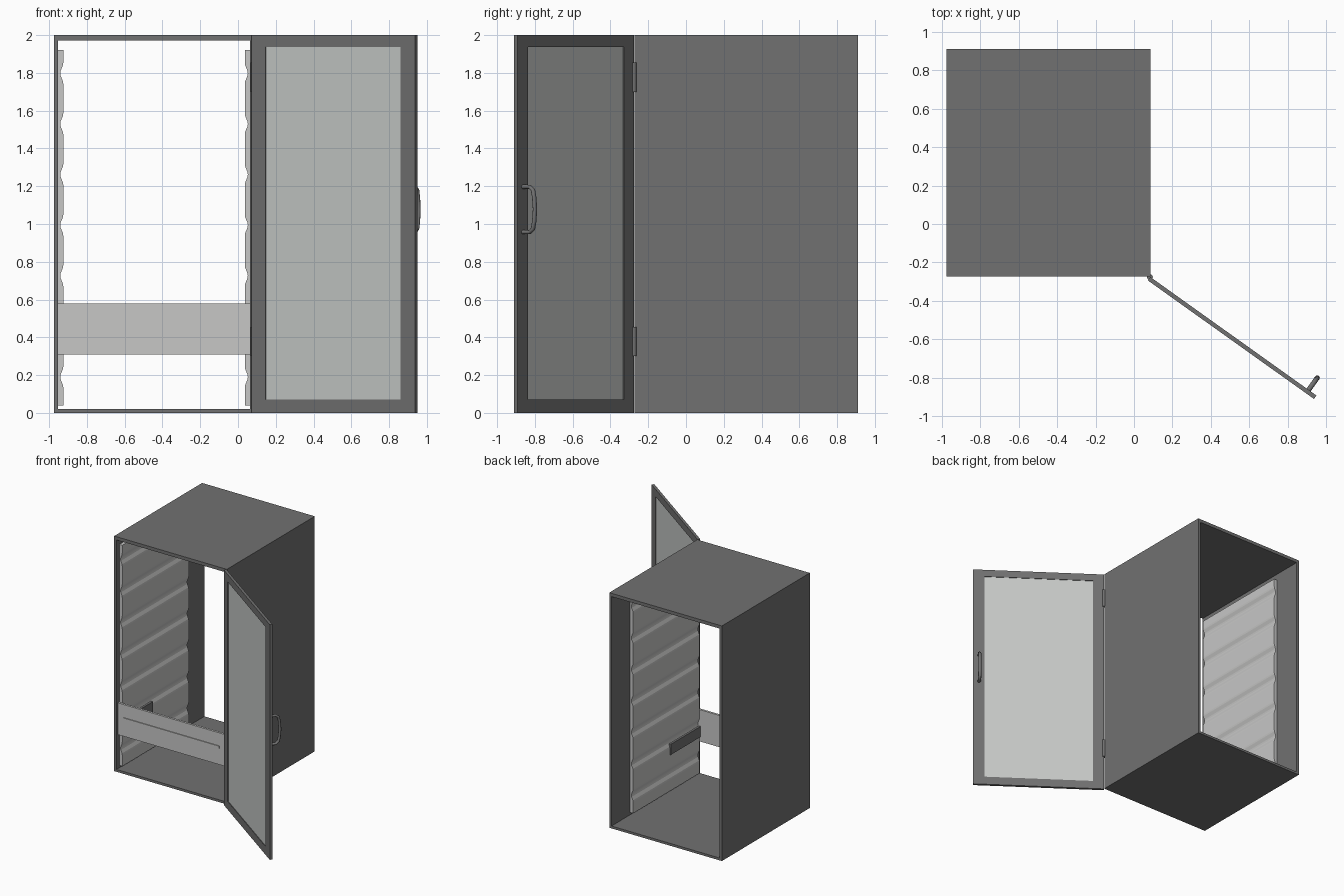
import bpy, bmesh, math
from mathutils import Matrix, Vector

if "Cube" in bpy.data.objects:
    bpy.data.objects.remove(bpy.data.objects["Cube"])


def material(name, rgb):
    m = bpy.data.materials.new(name)
    m.diffuse_color = (*rgb, 1)
    m.use_nodes = True
    m.node_tree.nodes["Principled BSDF"].inputs["Base Color"].default_value = m.diffuse_color
    return m


DARK = material("dark_grey_metal", (0.165, 0.165, 0.165))
LIGHT = material("light_grey_panel", (0.57, 0.57, 0.565))
GLASS = material("pale_glass", (0.56, 0.58, 0.565))


def finish(name, bm, mat, matrix=None):
    bmesh.ops.recalc_face_normals(bm, faces=bm.faces)
    me = bpy.data.meshes.new(name)
    bm.to_mesh(me)
    bm.free()
    me.materials.append(mat)
    ob = bpy.data.objects.new(name, me)
    if matrix is not None:
        ob.matrix_world = matrix
    bpy.context.collection.objects.link(ob)
    return ob


def box(name, x, y, z, mat, matrix=None):
    bm = bmesh.new()
    bmesh.ops.create_cube(bm, size=1)
    for v in bm.verts:
        v.co = [r[0] + (c + 0.5) * (r[1] - r[0]) for c, r in zip(v.co, (x, y, z))]
    return finish(name, bm, mat, matrix)


def frame(name, outer, inner, y, mat, matrix=None):
    """Rectangular ring in x/z (x0, x1, z0, z1), running from y[0] to y[1]."""
    bm = bmesh.new()
    loops = []
    for yy in y:
        for a, b, c, d in (outer, inner):
            loops.append([bm.verts.new((px, yy, pz)) for px, pz in ((a, c), (b, c), (b, d), (a, d))])
    for p, q in ((0, 1), (0, 2), (1, 3), (2, 3)):
        for i in range(4):
            j = (i + 1) % 4
            bm.faces.new((loops[p][i], loops[p][j], loops[q][j], loops[q][i]))
    return finish(name, bm, mat, matrix)


# Cabinet shell, open at front and back
XL, XR, YF, YB = -0.975, 0.085, -0.272, 0.91
IL, IR = -0.953, 0.064
frame("cabinet_shell", (XL, XR, 0, 2), (IL, IR, 0.02, 1.972), (YF, YB), DARK)

# Grooved side liners: z profile with seven shallow rounded grooves
profile = [(0.0, 0.04)]
for k in range(7):
    zc = 0.19 + 0.268 * k
    for s in range(9):
        t = s / 4 - 1
        profile.append((0.028 - 0.008 * (1 + math.cos(math.pi * t)), zc + 0.055 * t))
profile = [profile[0], (0.028, 0.04)] + profile[1:] + [(0.028, 1.92), (0.0, 1.92)]
for side, wall, sgn in (("left", IL, 1), ("right", IR, -1)):
    bm = bmesh.new()
    f = bm.faces.new([bm.verts.new((wall + sgn * px, -0.235, pz)) for px, pz in profile])
    ext = bmesh.ops.extrude_face_region(bm, geom=[f])
    bmesh.ops.translate(bm, vec=(0, 0.895, 0), verts=[v for v in ext["geom"] if isinstance(v, bmesh.types.BMVert)])
    finish(side + "_grooved_liner", bm, LIGHT)
    # Side arm of the drawer front
    xs = sorted((wall + sgn * 0.018, wall + sgn * 0.036))
    box(side + "_drawer_arm", xs, (-0.24, 0.165), (0.35, 0.44), DARK)

# Drawer front plate with a thin raised bar
box("drawer_front", (IL, IR), (-0.255, -0.236), (0.31, 0.58), LIGHT)
box("drawer_front_bar", (-0.895, 0.003), (-0.262, -0.255), (0.45, 0.47), LIGHT)

# Open door, modelled in its own frame and swung about the hinge
DOOR = Matrix.Translation((0.085, -0.276, 0)) @ Matrix.Rotation(math.radians(-35.5), 4, 'Z')
opening = (0.09, 0.967, 0.07, 1.938)
frame("door_frame", (0, 1.062, 0, 2), opening, (-0.022, 0), DARK, DOOR)
box("door_glass", opening[:2], (-0.017, -0.005), opening[2:], GLASS, DOOR)

# Hinges
for name, z0 in (("upper_hinge", 1.70), ("lower_hinge", 0.30)):
    bm = bmesh.new()
    bmesh.ops.create_cone(bm, cap_ends=True, segments=20, radius1=0.015, radius2=0.015, depth=0.155,
                          matrix=Matrix.Translation((0.083, -0.277, z0 + 0.0775)))
    ob = finish(name, bm, DARK)
    bpy.context.view_layer.objects.active = ob
    ob.select_set(True)
    bpy.ops.object.shade_smooth_by_angle()
    ob.select_set(False)

# Bowed door handle: rounded bar swept along an arched path
path = [(-0.003, 1.197), (0.045, 1.197), (0.066, 1.18), (0.074, 1.14), (0.079, 1.077),
        (0.074, 1.015), (0.066, 0.975), (0.045, 0.957), (-0.003, 0.957)]
pts = [Vector((1.012, v, z)) for v, z in path]
bm = bmesh.new()
rings = []
for i, p in enumerate(pts):
    t = (pts[min(i + 1, len(pts) - 1)] - pts[max(i - 1, 0)]).normalized()
    n = t.cross(Vector((1, 0, 0)))
    rings.append([bm.verts.new(p + Vector((1, 0, 0)) * 0.013 * math.cos(a) + n * 0.011 * math.sin(a))
                  for a in (math.tau * k / 12 for k in range(12))])
for r, s in zip(rings, rings[1:]):
    for k in range(12):
        bm.faces.new((r[k], r[(k + 1) % 12], s[(k + 1) % 12], s[k]))
bm.faces.new(rings[0])
bm.faces.new(rings[-1])
handle = finish("door_handle", bm, DARK, DOOR)
bpy.context.view_layer.objects.active = handle
handle.select_set(True)
bpy.ops.object.shade_smooth_by_angle(angle=math.radians(50))
